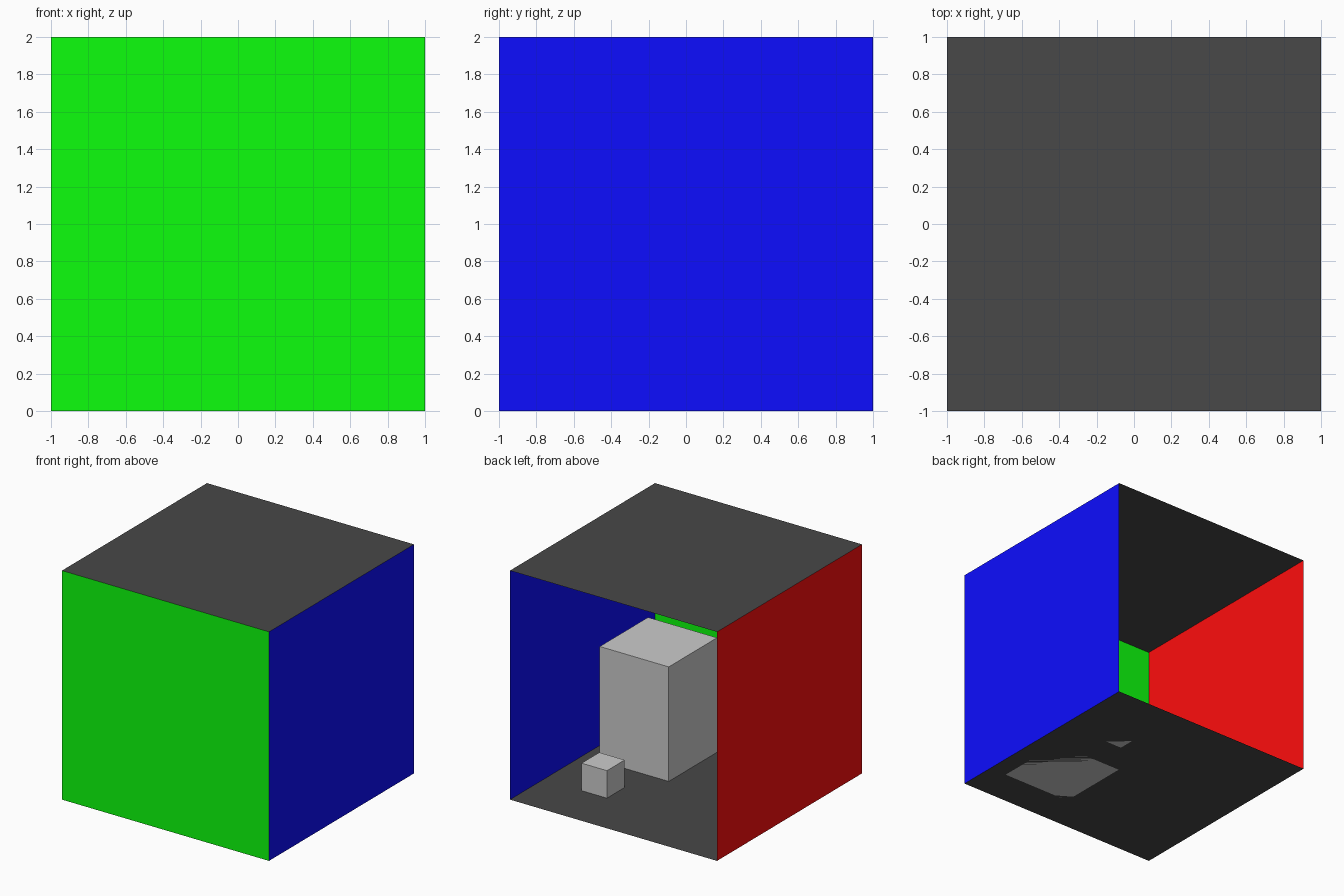
import bpy
from math import pi

if "Cube" in bpy.data.objects:
    bpy.data.objects.remove(bpy.data.objects["Cube"])


def material(name, rgb):
    mat = bpy.data.materials.new(name)
    mat.diffuse_color = (*rgb, 1)
    mat.use_nodes = True
    mat.node_tree.nodes["Principled BSDF"].inputs["Base Color"].default_value = mat.diffuse_color
    return mat


def panel(name, location, rotation, mat):
    bpy.ops.mesh.primitive_plane_add(size=2, location=location, rotation=rotation)
    obj = bpy.context.object
    obj.name = name
    obj.data.materials.append(mat)


def block(name, x, y, width, height):
    bpy.ops.mesh.primitive_cube_add(size=1, location=(x, y, height / 2))
    obj = bpy.context.object
    obj.name = name
    obj.scale = (width, width, height)
    bpy.ops.object.transform_apply(location=False, rotation=False, scale=True)


dark = material("dark_grey", (0.065, 0.065, 0.065))
red = material("red", (1.0, 0.004, 0.004))
green = material("green", (0.004, 1.0, 0.004))
blue = material("blue", (0.004, 0.004, 1.0))

# Room shell: thin panels, open at the back
panel("floor", (0, 0, 0), (0, 0, 0), dark)
panel("ceiling", (0, 0, 2), (pi, 0, 0), dark)
panel("front_wall", (0, -1, 1), (-pi / 2, 0, 0), green)
panel("left_wall", (-1, 0, 1), (0, pi / 2, 0), red)
panel("right_wall", (1, 0, 1), (0, -pi / 2, 0), blue)

# Blocks standing on the floor
block("tall_block", 0.5, -1 / 3, 2 / 3, 1.0)
block("small_cube", 0.51, 0.415, 0.245, 0.24)
